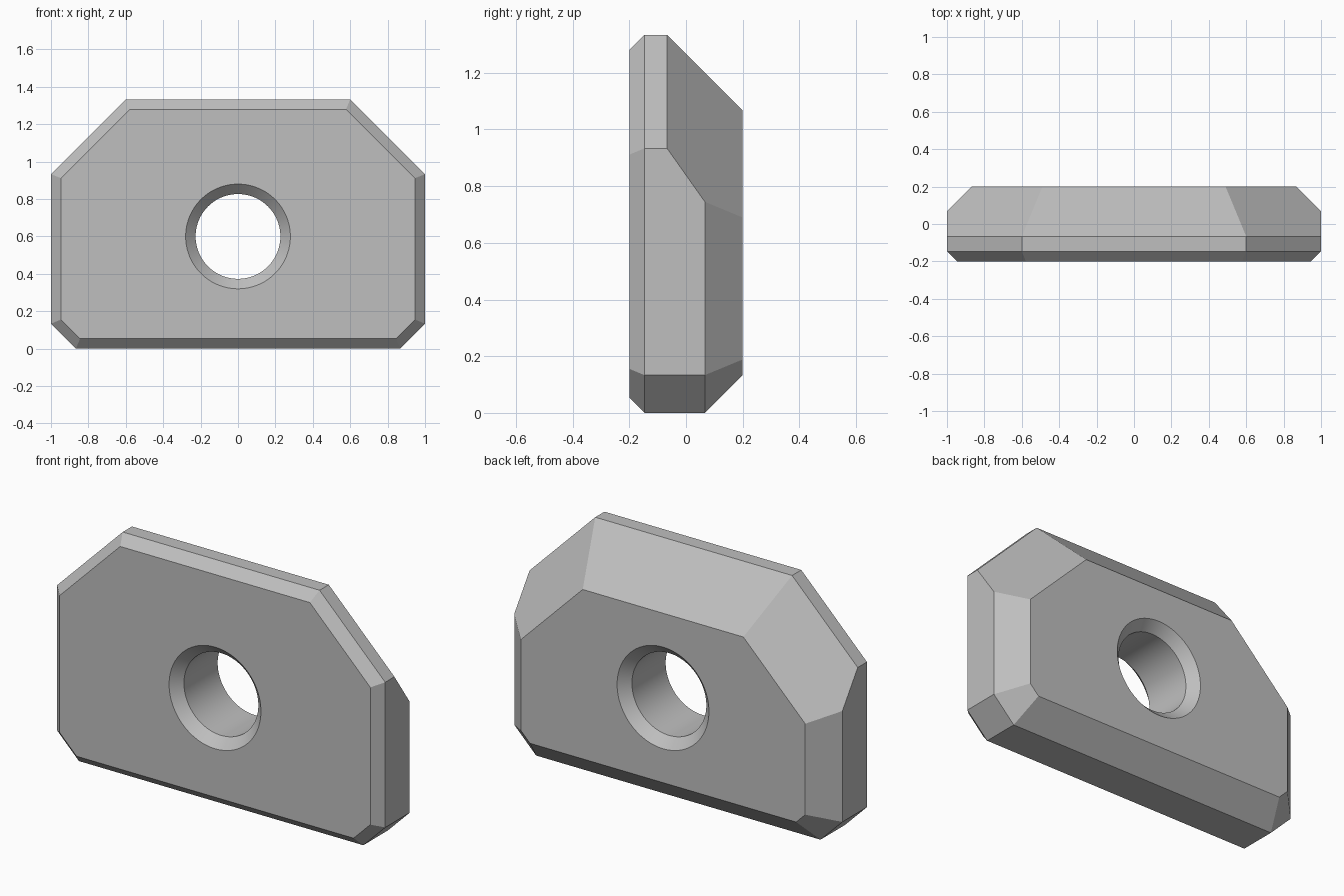
import bpy
import bmesh
from math import radians
from mathutils import Vector, Matrix

old = bpy.data.objects.get("Cube")
if old:
    bpy.data.objects.remove(old, do_unlink=True)

# Main sizes
HALF_DEPTH, HEIGHT = 0.2, 1.3333
FRONT_BEVEL = 0.0533
SIDE_BACK_BEVEL, TOP_BACK_BEVEL = 0.1333, 0.2667
TOP_CORNER, BOTTOM_CORNER = 0.4, 0.1333
HOLE_Z, HOLE_R, SEGMENTS = 0.6, 0.2267, 96

grey = bpy.data.materials.new("plain_grey")
grey.use_nodes = True
colour = (0.52, 0.52, 0.52, 1)
grey.diffuse_color = colour
grey.node_tree.nodes["Principled BSDF"].inputs["Base Color"].default_value = colour


def make_object(name, bm):
    bmesh.ops.recalc_face_normals(bm, faces=bm.faces)
    mesh = bpy.data.meshes.new(name)
    bm.to_mesh(mesh)
    bm.free()
    mesh.materials.append(grey)
    obj = bpy.data.objects.new(name, mesh)
    bpy.context.collection.objects.link(obj)
    return obj


def slice_off(bm, point, normal):
    """Cut away everything beyond the plane and close the cut."""
    geom = bm.verts[:] + bm.edges[:] + bm.faces[:]
    cut = bmesh.ops.bisect_plane(bm, geom=geom, dist=1e-5, plane_co=point,
                                 plane_no=normal.normalized(), clear_outer=True)
    edges = [e for e in cut["geom_cut"] if isinstance(e, bmesh.types.BMEdge)]
    if edges:
        bmesh.ops.contextual_create(bm, geom=edges)


# Plate blank
bm = bmesh.new()
bmesh.ops.create_cube(bm, size=1, matrix=Matrix.Translation((0, 0, HEIGHT / 2))
                      @ Matrix.Diagonal((2, 2 * HALF_DEPTH, HEIGHT, 1)))

# Outline sides: a point on the rim, its outward normal, its back bevel
rims = [((0, 0, HEIGHT), (0, 0, 1), TOP_BACK_BEVEL),
        ((0, 0, 0), (0, 0, -1), SIDE_BACK_BEVEL)]
for s in (-1, 1):
    rims += [((s, 0, HEIGHT / 2), (s, 0, 0), SIDE_BACK_BEVEL),
             ((s, 0, HEIGHT - TOP_CORNER), (s, 0, 1), TOP_BACK_BEVEL),
             ((s, 0, BOTTOM_CORNER), (s, 0, -1), SIDE_BACK_BEVEL)]

# Clipped corners
for point, normal, _ in rims:
    if normal[0] and normal[2]:
        slice_off(bm, Vector(point), Vector(normal))

# Narrow front bevels and wide back bevels
for point, normal, back in rims:
    outward = Vector(normal).normalized()
    for side, width in ((-1, FRONT_BEVEL), (1, back)):
        rim = Vector((point[0], side * (HALF_DEPTH - width), point[2]))
        slice_off(bm, rim, outward + Vector((0, side, 0)))
plate = make_object("bevelled_plate", bm)

# Countersunk hole cutter, turned around the y axis
bm = bmesh.new()
over = 0.02
mouth, throat = HALF_DEPTH + over, HALF_DEPTH - FRONT_BEVEL
wide = HOLE_R + FRONT_BEVEL + over
rings = []
for y, r in ((-mouth, wide), (-throat, HOLE_R), (throat, HOLE_R), (mouth, wide)):
    place = Matrix.Translation((0, y, HOLE_Z)) @ Matrix.Rotation(radians(90), 4, "X")
    ring = bmesh.ops.create_circle(bm, segments=SEGMENTS, radius=r, matrix=place)
    rings.append(ring["verts"])
for a, b in zip(rings, rings[1:]):
    for i in range(SEGMENTS):
        j = (i + 1) % SEGMENTS
        bm.faces.new((a[i], a[j], b[j], b[i]))
bm.faces.new(rings[0])
bm.faces.new(rings[-1])
cutter = make_object("hole_cutter", bm)
cutter.hide_render = True

# Cut the hole, then drop the cutter
hole = plate.modifiers.new("hole", "BOOLEAN")
hole.operation, hole.solver, hole.object = "DIFFERENCE", "EXACT", cutter
bpy.ops.object.select_all(action="DESELECT")
bpy.context.view_layer.objects.active = plate
plate.select_set(True)
bpy.ops.object.modifier_apply(modifier=hole.name)
bpy.data.objects.remove(cutter, do_unlink=True)
bpy.ops.object.shade_smooth_by_angle(angle=radians(20))
